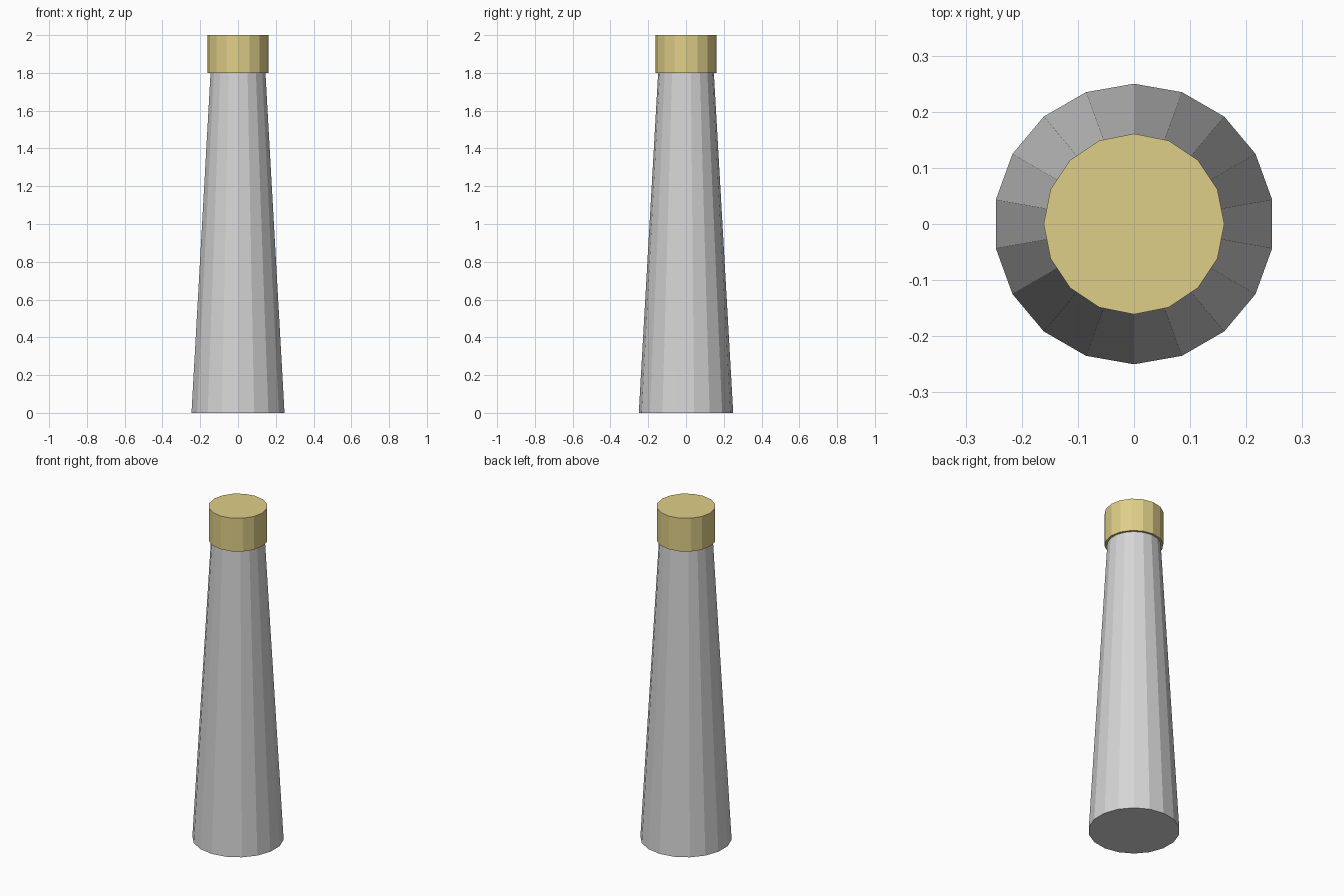
import bpy

cube = bpy.data.objects.get("Cube")
if cube:
    bpy.data.objects.remove(cube, do_unlink=True)


def make_material(name, rgb):
    mat = bpy.data.materials.new(name)
    mat.use_nodes = True
    colour = (*rgb, 1.0)
    mat.diffuse_color = colour
    mat.node_tree.nodes["Principled BSDF"].inputs["Base Color"].default_value = colour
    return mat


def tapered_part(name, sides, bottom_radius, top_radius, z_low, z_high, mat):
    bpy.ops.mesh.primitive_cone_add(
        vertices=sides, radius1=bottom_radius, radius2=top_radius,
        depth=z_high - z_low, location=(0, 0, (z_low + z_high) / 2))
    part = bpy.context.object
    part.name = name
    part.data.materials.append(mat)
    bpy.ops.object.shade_flat()
    return part


grey = make_material("light_grey", (0.67, 0.67, 0.67))
tan = make_material("pale_gold", (0.74, 0.62, 0.245))

# Tapered shaft, seated slightly inside the collar
tapered_part("shaft", 18, 0.25, 0.147, 0.0, 1.81, grey)

# Straight collar closing the top
tapered_part("top_collar", 16, 0.161, 0.161, 1.8, 2.0, tan)
